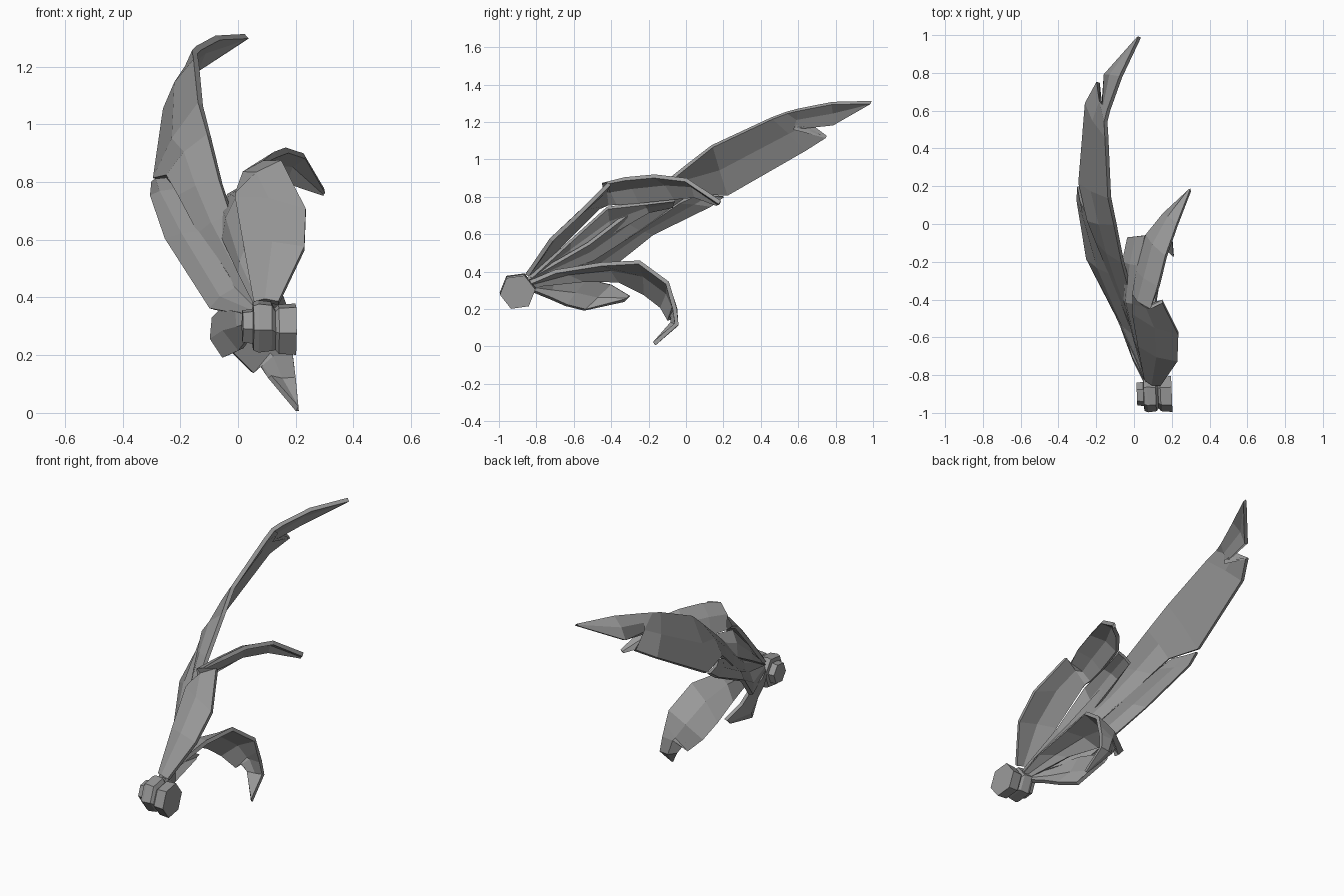
import bpy, bmesh, math
from mathutils import Vector

mat = bpy.data.materials.new("grey")
mat.diffuse_color = (0.32, 0.32, 0.32, 1)


def finish(name, bm):
    bmesh.ops.recalc_face_normals(bm, faces=bm.faces)
    me = bpy.data.meshes.new(name)
    bm.to_mesh(me)
    bm.free()
    me.materials.append(mat)
    ob = bpy.data.objects.new(name, me)
    bpy.context.collection.objects.link(ob)
    return ob


def lock(name, right, left, bulge=0.02, thick=0.022):
    """Faceted strand between two edges, with a raised middle and a solid rim."""
    bm = bmesh.new()
    right, left = [Vector(p) for p in right], [Vector(p) for p in left]
    n, rows = len(right), []
    for i in range(n):
        r, l = right[i], left[i]
        a, b = max(i - 1, 0), min(i + 1, n - 1)
        along = (right[b] + left[b]) - (right[a] + left[a])
        out = along.cross(l - r).normalized()
        k = min(1, (l - r).length / 0.15)
        rows.append([bm.verts.new(p) for p in (r, (r + l) / 2 + out * bulge * k, l)])
    for p, q in zip(rows, rows[1:]):
        for j in (0, 1):
            bm.faces.new((p[j], p[j + 1], q[j + 1], q[j]))
    ob = finish(name, bm)
    m = ob.modifiers.new("rim", 'SOLIDIFY')
    m.thickness, m.offset = thick, 0
    return ob


# long upper lock with a torn lower edge
lock("long_lock",
     [(.10, -.85, .36), (.03, -.52, .55), (-.02, -.35, .68), (-.06, -.20, .80), (-.10, 0, .96),
      (-.13, .14, 1.07), (-.145, .46, 1.22), (-.15, .54, 1.25), (-.135, .60, 1.265),
      (-.07, .78, 1.30), (.03, .99, 1.305)],
     [(.08, -.84, .35), (-.03, -.50, .46), (-.13, -.25, .62), (-.20, -.08, .75), (-.24, .02, .82),
      (-.285, .22, .81), (-.25, .64, 1.05), (-.19, .75, 1.12), (-.17, .58, 1.165),
      (-.15, .79, 1.185), (.02, .98, 1.295)], .015)

# shorter lock beneath it
lock("side_lock",
     [(.09, -.84, .35), (.0, -.58, .43), (-.12, -.26, .62), (-.21, -.04, .77), (-.24, .05, .81)],
     [(.07, -.83, .33), (-.09, -.48, .36), (-.245, -.18, .60), (-.295, .13, .75), (-.29, .20, .80)], .012)

# arched middle lock with a notch in its right edge
lock("arched_lock",
     [(.14, -.85, .38), (.23, -.72, .57), (.235, -.58, .70), (.15, -.41, .87), (.09, -.44, .87),
      (.13, -.33, .895), (.17, -.17, .91), (.23, 0, .89), (.30, .18, .77)],
     [(.06, -.82, .38), (.025, -.64, .57), (-.005, -.47, .74), (.0, -.42, .76), (.0, -.37, .76),
      (.02, -.25, .77), (.07, -.06, .79), (.16, .05, .80), (.29, .17, .755)], .025)

# broader lock continuing behind the arch
lock("inner_lock",
     [(.10, -.83, .37), (.03, -.62, .56), (.0, -.42, .74), (.03, -.22, .765), (.06, -.06, .785)],
     [(.07, -.83, .36), (.01, -.62, .48), (-.045, -.40, .60), (-.055, -.20, .72), (-.03, -.07, .75)], .012)

# low lock curling downwards, torn on its left edge
lock("curled_lock",
     [(.10, -.84, .34), (.10, -.70, .40), (.11, -.45, .44), (.14, -.25, .45), (.18, -.10, .34),
      (.185, -.08, .27), (.19, -.06, .20), (.20, -.05, .12), (.21, -.17, .015)],
     [(.06, -.82, .32), (.01, -.55, .35), (-.05, -.36, .35), (-.05, -.22, .28), (-.02, -.13, .21),
      (.05, -.09, .14), (.06, -.09, .19), (.11, -.075, .125), (.205, -.17, .015)], .022)

# lowest short lock
lock("low_lock",
     [(.07, -.83, .33), (.0, -.70, .35), (-.05, -.53, .36), (-.08, -.40, .33), (-.05, -.30, .27)],
     [(.06, -.83, .30), (.04, -.73, .26), (.01, -.64, .22), (-.045, -.54, .195), (-.05, -.33, .245)], .025)

# hexagonal hair tie with a groove and a small end cap
bm = bmesh.new()
profile = [(.015, .06), (.05, .065), (.052, .09), (.07, .098), (.115, .092), (.128, .078),
           (.14, .092), (.20, .096)]
rings = []
for x, r in profile:
    rings.append([bm.verts.new((x + .04 * r * math.cos(math.radians(188 + 60 * i)),
                                -.90 + r * math.cos(math.radians(8 + 60 * i)),
                                .29 + .01 * (x < .12) + r * math.sin(math.radians(8 + 60 * i))))
                  for i in range(6)])
for p, q in zip(rings, rings[1:]):
    for i in range(6):
        j = (i + 1) % 6
        bm.faces.new((p[i], p[j], q[j], q[i]))
bm.faces.new(rings[0])
bm.faces.new(rings[-1])
finish("hair_tie", bm)
